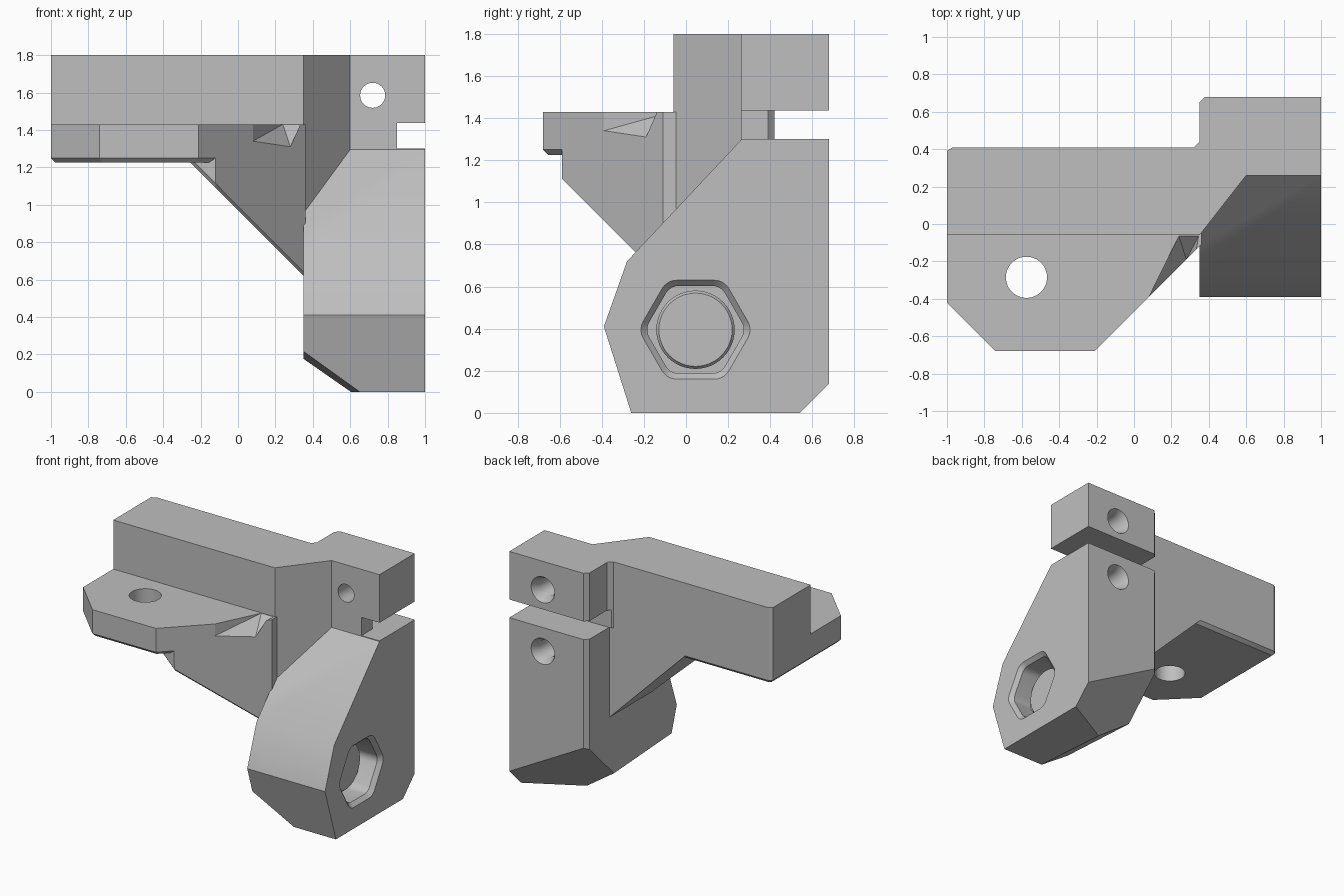
import bpy, bmesh, math
from mathutils import Vector

cube = bpy.data.objects.get("Cube")
if cube:
    bpy.data.objects.remove(cube, do_unlink=True)

grey = bpy.data.materials.new("plain_grey")
grey.use_nodes = True
grey.diffuse_color = (0.52, 0.52, 0.52, 1)
grey.node_tree.nodes["Principled BSDF"].inputs["Base Color"].default_value = (0.52, 0.52, 0.52, 1)


def finish(name, bm):
    bmesh.ops.recalc_face_normals(bm, faces=bm.faces)
    mesh = bpy.data.meshes.new(name)
    bm.to_mesh(mesh)
    bm.free()
    mesh.materials.append(grey)
    obj = bpy.data.objects.new(name, mesh)
    bpy.context.collection.objects.link(obj)
    return obj


def loft(rings):
    """Closed solid through equal-length rings of points."""
    bm = bmesh.new()
    rows = [[bm.verts.new(p) for p in ring] for ring in rings]
    n = len(rows[0])
    for a, b in zip(rows, rows[1:]):
        for i in range(n):
            bm.faces.new((a[i], a[(i + 1) % n], b[(i + 1) % n], b[i]))
    bm.faces.new(rows[0])
    bm.faces.new(rows[-1])
    bmesh.ops.recalc_face_normals(bm, faces=bm.faces)
    return bm


def upright(outline, z0, z1):
    return loft([[(x, y, z) for x, y in outline] for z in (z0, z1)])


def slice_off(bm, point, normal):
    """Remove everything on the normal side of a plane and cap it."""
    geom = bm.verts[:] + bm.edges[:] + bm.faces[:]
    cut = bmesh.ops.bisect_plane(bm, geom=geom, plane_co=point, plane_no=normal, clear_outer=True)
    edges = [e for e in cut["geom_cut"] if isinstance(e, bmesh.types.BMEdge)]
    bmesh.ops.holes_fill(bm, edges=edges)
    bmesh.ops.recalc_face_normals(bm, faces=bm.faces)


def slice_by_points(bm, a, b, c):
    """Slice along the plane through three points, removing the lower side."""
    a, b, c = Vector(a), Vector(b), Vector(c)
    normal = (b - a).cross(c - a).normalized()
    slice_off(bm, a, normal if normal.z < 0 else -normal)


def chamfer_facing(bm, direction, size, keep_sharp):
    direction = Vector(direction).normalized()
    edges = {e for f in bm.faces if f.normal.dot(direction) > 0.99 for e in f.edges}
    edges = [e for e in edges if not all(keep_sharp(v.co) for v in e.verts)]
    bmesh.ops.bevel(bm, geom=edges, offset=size, segments=1, affect="EDGES")


def round_solid(axis, centre, stations, sides=48):
    """Turned solid; stations are (position along axis, radius)."""
    rings = []
    for pos, r in stations:
        ring = []
        for i in range(sides):
            t = 2 * math.pi * i / sides
            p = [centre[0] + r * math.cos(t), centre[1] + r * math.sin(t)]
            p.insert("xyz".index(axis), pos)
            ring.append(p)
        rings.append(ring)
    return loft(rings)


def rounded_hex(x, apothem, radius):
    ring = []
    for corner in range(6):
        t = math.radians(60 * corner)
        reach = (apothem - radius) / math.cos(math.radians(30))
        for k in range(6):
            s = t + math.radians(-30 + 12 * k)
            ring.append((x, 0.045 + reach * math.cos(t) + radius * math.cos(s),
                         0.395 + reach * math.sin(t) + radius * math.sin(s)))
    return ring


def combine(target, tool, operation):
    mod = target.modifiers.new("combine", "BOOLEAN")
    mod.operation = operation
    mod.solver = "EXACT"
    mod.object = tool
    graph = bpy.context.evaluated_depsgraph_get()
    mesh = bpy.data.meshes.new_from_object(target.evaluated_get(graph))
    target.modifiers.clear()
    target.data = mesh
    bpy.data.objects.remove(tool, do_unlink=True)


# Lower clamp block: side profile with tilted chamfers underneath
side = [(-0.26, 0), (0.68, 0), (0.68, 1.295), (0.26, 1.295), (-0.28, 0.72), (-0.39, 0.41)]
bm = loft([[(x, y, z) for y, z in side] for x in (0.35, 1)])
slice_by_points(bm, (1, 0.68, 0.14), (1, 0.54, 0), (0.38, 0.68, 0.48))
slice_by_points(bm, (0.35, -0.32, 0.215), (0.65, -0.26, 0), (0.35, 0.38, 0.175))
slice_off(bm, (0.365, 0.665, 0), (-1, 1, 0))
body = finish("mounting_bracket", bm)

# Upper clamp head with the slanted front corner
head = [(0.35, -0.06), (0.6, 0.26), (1, 0.26), (1, 0.68), (0.38, 0.68), (0.35, 0.65)]
head = finish("clamp_head", upright(head, 0.97, 1.8))

# Horizontal bar
bar = [(-1, -0.06), (0.35, -0.06), (0.45, 0.07), (0.45, 0.44), (0.35, 0.44), (0.32, 0.41),
       (-0.97, 0.41), (-1, 0.39)]
bar = finish("bar", upright(bar, 1.3, 1.8))

# Flange plate with chamfered underside
plate = [(-1, 0.39), (-0.97, 0.41), (0.36, 0.41), (0.36, -0.11), (-0.21, -0.68),
         (-0.74, -0.68), (-1, -0.42)]
bm = upright(plate, 1.225, 1.43)
chamfer_facing(bm, (0, 0, -1), 0.025, lambda p: p.x > 0.35)
plate = finish("flange", bm)

# Gusset under the flange, cut along a 45 degree slope
web = [(-0.3, 0.41), (-0.3, -0.59), (-0.12, -0.59), (0.36, -0.11), (0.36, 0.41)]
bm = upright(web, 0.5, 1.27)
slice_off(bm, (0, 0, 0.97), (-1, 0, -1))
chamfer_facing(bm, (-1, 0, -1), 0.018, lambda p: p.x > 0.355 or p.z > 1.2)
gusset = finish("gusset", bm)

for part in (head, bar, plate, gusset):
    combine(body, part, "UNION")

# Clamp slot around the remaining pillar
slot = [(0.85, 0.1), (1.1, 0.1), (1.1, 0.8), (0.3, 0.8), (0.3, 0.42), (0.82, 0.42), (0.85, 0.39)]
cutters = [upright(slot, 1.3, 1.437)]

# Clearance notch on the gusset corner
bm = bmesh.new()
for p in [(0.08, -0.39, 1.34), (0.08, -0.39, 1.46), (0.24, -0.065, 1.43), (0.24, -0.065, 1.46),
          (0.345, -0.065, 1.43), (0.345, -0.065, 1.46), (0.28, -0.19, 1.31), (0.3, -0.4, 1.46)]:
    bm.verts.new(p)
bmesh.ops.convex_hull(bm, input=bm.verts)
cutters.append(bm)

# Flange hole, clamp screw holes and nut pocket
cutters.append(round_solid("z", (-0.575, -0.285), [(1.1, 0.11), (1.5, 0.11)]))
for z, end in ((1.585, 0.1), (1.12, 0.3)):
    cutters.append(round_solid("y", (0.72, z), [(end, 0.067), (0.62, 0.067), (0.685, 0.1), (0.75, 0.1)], 32))
cutters.append(loft([rounded_hex(0.82, 0.208, 0.07), rounded_hex(0.97, 0.208, 0.07),
                     rounded_hex(1.0, 0.235, 0.08), rounded_hex(1.05, 0.235, 0.08)]))
for bm in cutters:
    combine(body, finish("cutter", bm), "DIFFERENCE")

# Raised round boss on the pocket floor
boss = round_solid("x", (0.045, 0.395), [(0.75, 0.186), (0.85, 0.186), (0.865, 0.174)])
combine(body, finish("pocket_boss", boss), "UNION")

bpy.ops.object.select_all(action="DESELECT")
body.select_set(True)
bpy.context.view_layer.objects.active = body
bpy.ops.object.shade_smooth_by_angle(angle=math.radians(30))
